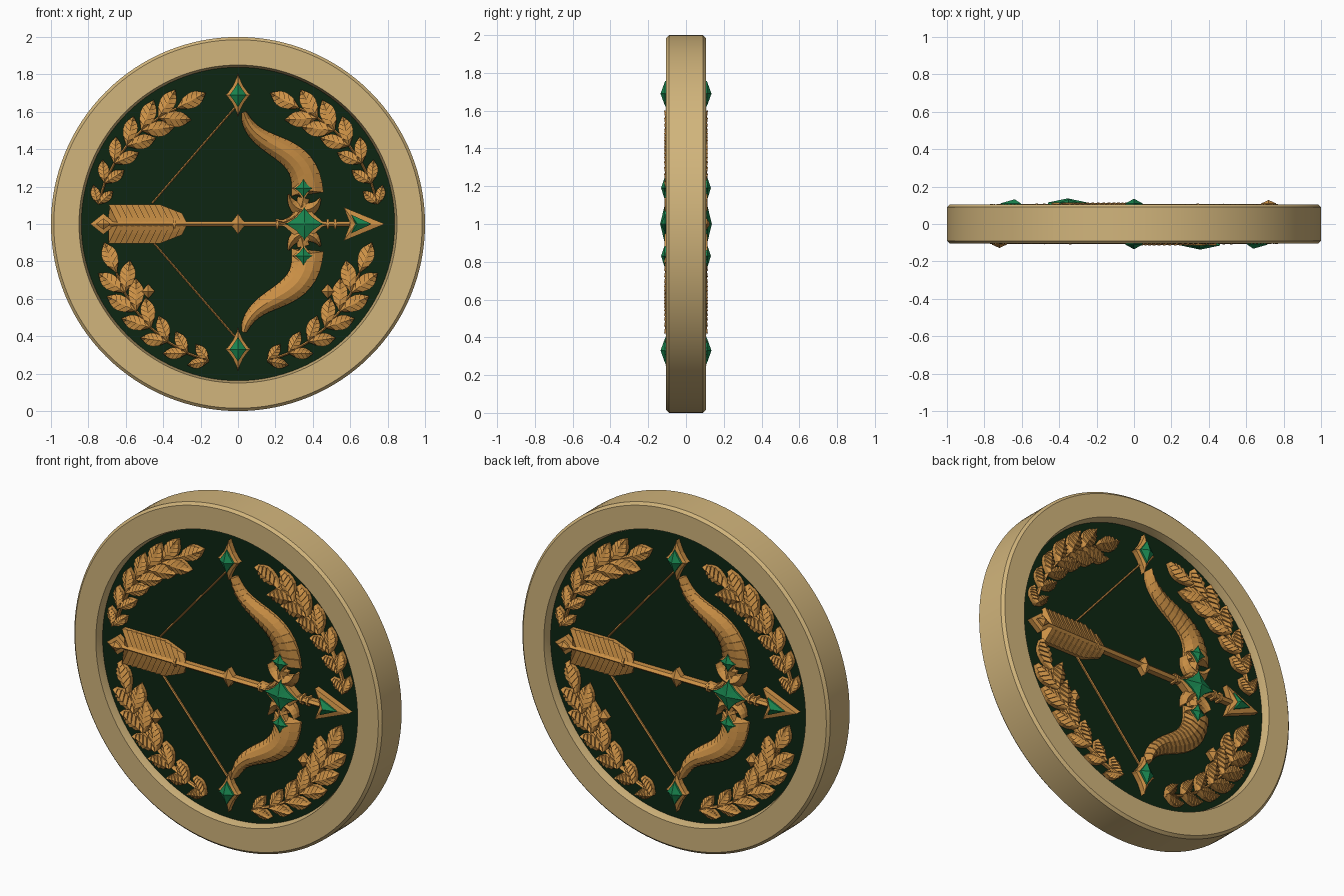
import bpy, bmesh, math
from math import sin, cos, pi, radians
from mathutils import Vector, Matrix
from mathutils.geometry import interpolate_bezier

cube = bpy.data.objects.get("Cube")
if cube:
    bpy.data.objects.remove(cube)

FLOOR = 0.06   # depth of the recessed field, measured from the mid plane
MID = 1.01     # height the bow mirrors about


def material(name, rgb):
    m = bpy.data.materials.new(name)
    m.use_nodes = True
    m.diffuse_color = (*rgb, 1)
    m.node_tree.nodes["Principled BSDF"].inputs["Base Color"].default_value = (*rgb, 1)
    return m


TAN = material("pale_gold", (0.64, 0.46, 0.20))
GOLD = material("orange_gold", (0.60, 0.28, 0.06))
GREEN = material("emerald_green", (0.01, 0.24, 0.08))
DARK = material("dark_green", (0.004, 0.019, 0.006))


def finish(name, bm, mat, both=True, smooth=None):
    """Store the mesh; reliefs are repeated on the back, turned half round."""
    bmesh.ops.remove_doubles(bm, verts=bm.verts, dist=0.00005)
    bmesh.ops.recalc_face_normals(bm, faces=bm.faces)
    me = bpy.data.meshes.new(name)
    bm.to_mesh(me)
    bm.free()
    me.materials.append(mat)
    if smooth:
        me.shade_smooth()
        me.set_sharp_from_angle(angle=radians(smooth))
    for side in (("front", "back") if both else ("",)):
        ob = bpy.data.objects.new(f"{side}_{name}" if side else name, me)
        ob.rotation_euler.z = pi if side == "back" else 0
        bpy.context.collection.objects.link(ob)


def loft(name, rings, mat):
    """Closed skin through equal rings of (x, z, depth) points."""
    bm = bmesh.new()
    rows = [[bm.verts.new((x, -d, z)) for x, z, d in r] for r in rings]
    n = len(rows[0])
    for a, b in zip(rows, rows[1:]):
        for i in range(n):
            j = (i + 1) % n
            bm.faces.new((a[i], a[j], b[j], b[i]))
    bm.faces.new(rows[0])
    bm.faces.new(rows[-1])
    finish(name, bm, mat)


def section(p, d, w, edge, top, sweep, bulge):
    """Cross-section of a raised strip; sweep pushes its edges along d."""
    n = Vector((-d.y, d.x))
    mid = edge + (top - edge) * bulge
    ring = []
    for k, h in ((-1, FLOOR - 0.01), (-1, edge), (-0.5, mid), (0, top),
                 (0.5, mid), (1, edge), (1, FLOOR - 0.01)):
        q = p + n * (w * k) + d * (sweep * w * abs(k))
        ring.append((q.x, q.y, h))
    return ring


def strip(name, path, width, edge=0.085, top=0.105, sweep=0.0, bulge=0.5, rib=0.0):
    """Raised strip along a path; rib > 0 makes overlapping steps."""
    rings, last = [], len(path) - 1
    for i in range(last):
        for j, drop in ((i, 0), (i + 1, rib)):
            d = (path[min(j + 1, last)] - path[max(j - 1, 0)]).normalized()
            w = max(width(j / last), 0.002)
            rings.append(section(path[j], d, w, edge - drop, top - drop * 0.6, sweep, bulge))
    loft(name, rings, GOLD)


def gem(name, outline, edge, peak, mat):
    """Faceted plate rising to one central point."""
    bm = bmesh.new()
    low = [bm.verts.new((x, -FLOOR + 0.01, z)) for x, z in outline]
    high = [bm.verts.new((x, -edge, z)) for x, z in outline]
    cx = sum(p[0] for p in outline) / len(outline)
    cz = sum(p[1] for p in outline) / len(outline)
    apex = bm.verts.new((cx, -peak, cz))
    for i in range(len(outline)):
        j = (i + 1) % len(outline)
        bm.faces.new((low[i], low[j], high[j], high[i]))
        bm.faces.new((high[i], high[j], apex))
    bm.faces.new(low)
    finish(name, bm, mat)


def star(cx, cz, rx, rz, e=2.5, n=16):
    """Four-pointed outline; a higher e gives hollower sides."""
    pts = []
    for i in range(n):
        c, s = cos(2 * pi * i / n), sin(2 * pi * i / n)
        pts.append((cx + rx * math.copysign(abs(c) ** e, c),
                    cz + rz * math.copysign(abs(s) ** e, s)))
    return pts


def line(a, b, n):
    a, b = Vector(a), Vector(b)
    return [a.lerp(b, i / n) for i in range(n + 1)]


def bezier(n, *pts):
    return [p.to_2d() for p in interpolate_bezier(*[Vector((*p, 0)) for p in pts], n)]


def lathe(name, profile, mat):
    bm = bmesh.new()
    vs = [bm.verts.new((r, y, 1)) for r, y in profile]
    edges = [bm.edges.new((vs[i], vs[(i + 1) % len(vs)])) for i in range(len(vs))]
    bmesh.ops.spin(bm, geom=vs + edges, cent=(0, 0, 1), axis=(0, 1, 0),
                   angle=2 * pi, steps=128, use_merge=True)
    finish(name, bm, mat, both=False, smooth=25)


# Round frame and the dark field inside it
half = [(1, 0.09), (0.985, 0.105), (0.85, 0.105), (0.835, FLOOR - 0.01)]
lathe("frame", half + [(r, -y) for r, y in reversed(half)], TAN)
bm = bmesh.new()
bmesh.ops.create_cone(bm, cap_ends=True, segments=128, radius1=0.845, radius2=0.845,
                      depth=2 * FLOOR,
                      matrix=Matrix.Translation((0, 0, 1)) @ Matrix.Rotation(pi / 2, 4, "X"))
finish("field", bm, DARK, both=False)


# Laurel branches
def leaf(name, base, angle, size, mirror):
    tip = base + Vector((cos(angle), sin(angle))) * 0.175 * size
    path = [Vector((p.x * mirror, p.y)) for p in line(base, tip, 6)]
    strip(name, path, lambda t: 0.043 * size * sin(pi * t ** 0.75),
          edge=0.09, top=0.108, sweep=0.7, rib=0.012)


def branch(name, start, end, pairs, r0, r1, s0, s1, mirror):
    stem = []
    for i in range(pairs + 1):
        t = i / pairs
        a = radians(start + (end - start) * t)
        r = r0 + (r1 - r0) * t
        size = s0 + (s1 - s0) * min(1, t * 1.6)
        p = Vector((r * cos(a), 1 + r * sin(a)))
        stem.append(Vector((p.x * mirror, p.y)))
        ahead = a - pi / 2
        if i == pairs:
            leaf(name + "_tip_leaf", p, ahead, size, mirror)
        else:
            leaf(f"{name}_outer_leaf_{i}", p, ahead + radians(22), size, mirror)
            leaf(f"{name}_inner_leaf_{i}", p, ahead - radians(40), size, mirror)
    strip(name + "_stem", stem, lambda t: 0.007, edge=0.075, top=0.085)


for mirror, side in ((-1, "right"), (1, "left")):
    branch(side + "_upper_branch", 172, 118, 6, 0.755, 0.70, 0.6, 1.0, -mirror)
    branch(side + "_lower_branch", 258, 202, 6, 0.75, 0.70, 0.65, 1.0, -mirror)
    gem(side + "_berry", star(mirror * 0.48, 0.64, 0.035, 0.04, 2), 0.085, 0.11, GOLD)

# Bow: limbs, grip horns, string and jewels, mirrored top to bottom
for s, side in ((1, "upper"), (-1, "lower")):
    def at(x, z):
        return (x, MID + s * (z - MID))

    limb = bezier(17, at(0.03, 1.60), at(0.08, 1.38), at(0.36, 1.45), at(0.37, 1.18))
    strip(side + "_limb", limb, lambda t: 0.014 + 0.072 * t ** 0.65,
          edge=0.08, top=0.116, sweep=0.25, bulge=0.75, rib=0.009)
    horn = bezier(12, at(0.27, 1.16), at(0.29, 1.05), at(0.41, 1.05), at(0.44, 1.14))
    strip(side + "_grip_horn", horn, lambda t: 0.004 + 0.036 * sin(pi * t), top=0.115)
    neck = bezier(8, at(0.20, 1.0), at(0.29, 1.02), at(0.33, 1.03), at(0.35, 1.14))
    strip(side + "_grip_neck", neck, lambda t: 0.008 + 0.025 * t, top=0.108)
    strip(side + "_string", line(at(-0.46, 1.11), at(-0.01, 1.63), 2), lambda t: 0.005,
          edge=0.068, top=0.073)
    gem(side + "_tip_mount", star(*at(0, 1.69), 0.068, 0.118, 2.6), 0.09, 0.118, GOLD)
    gem(side + "_tip_jewel", star(*at(0, 1.69), 0.046, 0.068, 2.2), 0.11, 0.135, GREEN)
    gem(side + "_grip_mount", star(*at(0.35, 1.19), 0.062, 0.068, 2.6), 0.1, 0.115, GOLD)
    gem(side + "_grip_jewel", star(*at(0.35, 1.19), 0.048, 0.052, 2.6), 0.115, 0.132, GREEN)
gem("centre_mount", star(0.35, 1.0, 0.125, 0.125, 2.4), 0.1, 0.118, GOLD)
gem("centre_jewel", star(0.355, 1.0, 0.105, 0.09, 2.6), 0.115, 0.137, GREEN)

# Arrow: shaft, feathers, bands, nock and head
strip("arrow_shaft", line((-0.7, 1), (0.6, 1), 2), lambda t: 0.014, edge=0.092, top=0.106)
strip("arrow_feathers", line((-0.64, 1), (-0.27, 1), 12),
      lambda t: 0.103 - 0.045 * max(0, t - 0.75) / 0.25,
      edge=0.09, top=0.098, sweep=-0.5, rib=0.012)
for i, x in enumerate((-0.34, 0.21, 0.48, 0.52)):
    strip(f"arrow_band_{i}", line((x - 0.007, 1), (x + 0.007, 1), 1), lambda t: 0.026,
          edge=0.095, top=0.11, bulge=0.8)
gem("arrow_nock", star(-0.72, 1, 0.07, 0.056, 2, 4), 0.09, 0.105, GOLD)
gem("nock_boss", star(-0.72, 1, 0.04, 0.03, 2, 4), 0.11, 0.128, GOLD)
gem("shaft_diamond", star(0, 1, 0.042, 0.055, 2, 4), 0.092, 0.115, GOLD)
gem("arrow_head", [(0.565, 1.09), (0.785, 1), (0.565, 0.91), (0.60, 1)], 0.095, 0.11, GOLD)
gem("head_jewel", [(0.605, 1.05), (0.715, 1), (0.605, 0.95), (0.628, 1)], 0.11, 0.132, GREEN)
